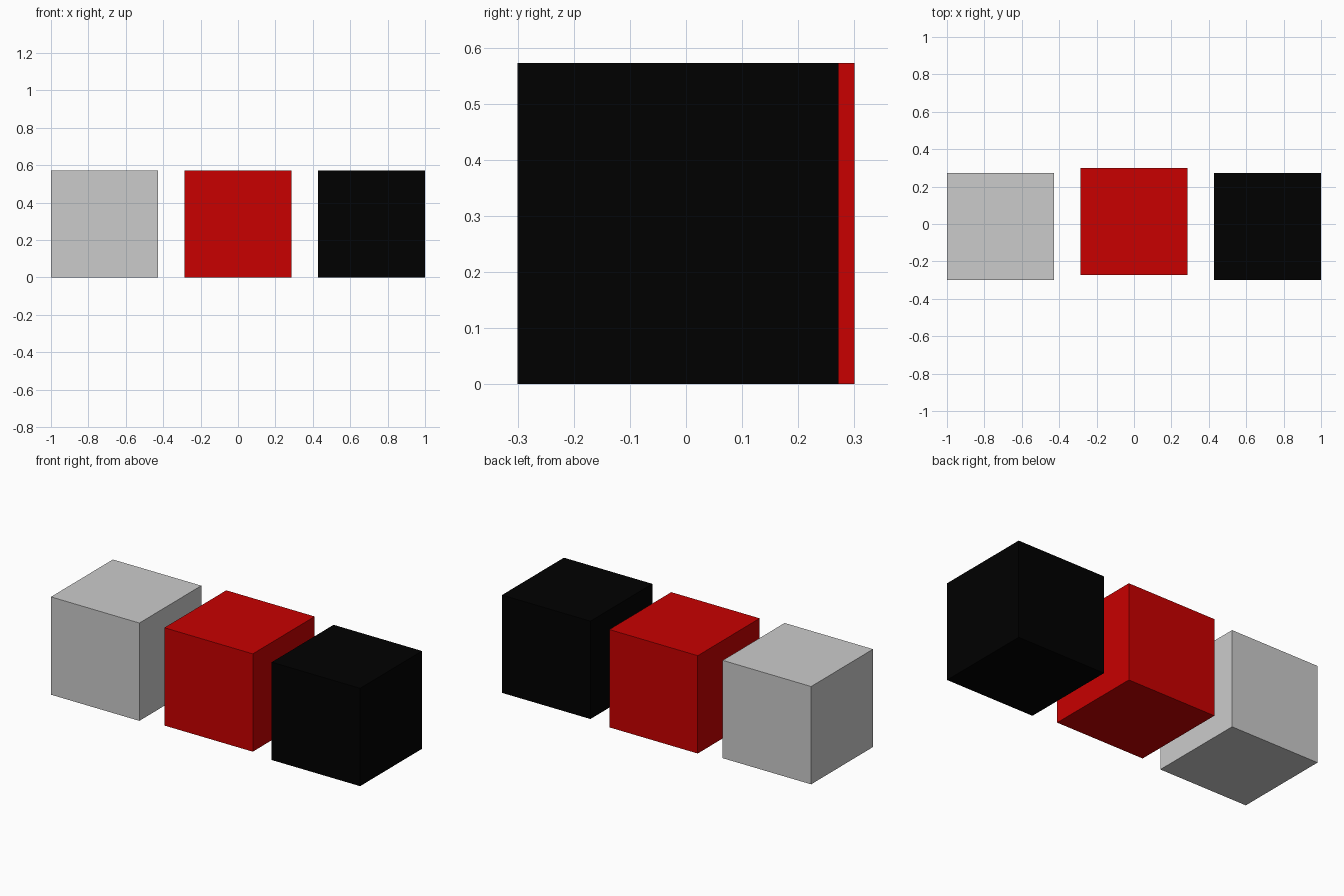
import bpy

if "Cube" in bpy.data.objects:
    bpy.data.objects.remove(bpy.data.objects["Cube"])

SIZE = 0.572


def make_cube(name, x, y, color=None):
    """Add a flat-shaded cube resting on the floor."""
    bpy.ops.mesh.primitive_cube_add(size=SIZE, location=(x, y, SIZE / 2))
    cube = bpy.context.object
    cube.name = name
    if color:
        mat = bpy.data.materials.new(name + "_paint")
        mat.diffuse_color = (*color, 1.0)
        mat.use_nodes = True
        mat.node_tree.nodes["Principled BSDF"].inputs["Base Color"].default_value = mat.diffuse_color
        cube.data.materials.append(mat)
    return cube


# Row of three cubes, the middle one set slightly back
make_cube("left_grey_cube", -0.714, -0.014)
make_cube("middle_red_cube", 0.0, 0.014, (0.58, 0.0, 0.0))
make_cube("right_black_cube", 0.714, -0.014, (0.0, 0.0, 0.0))
